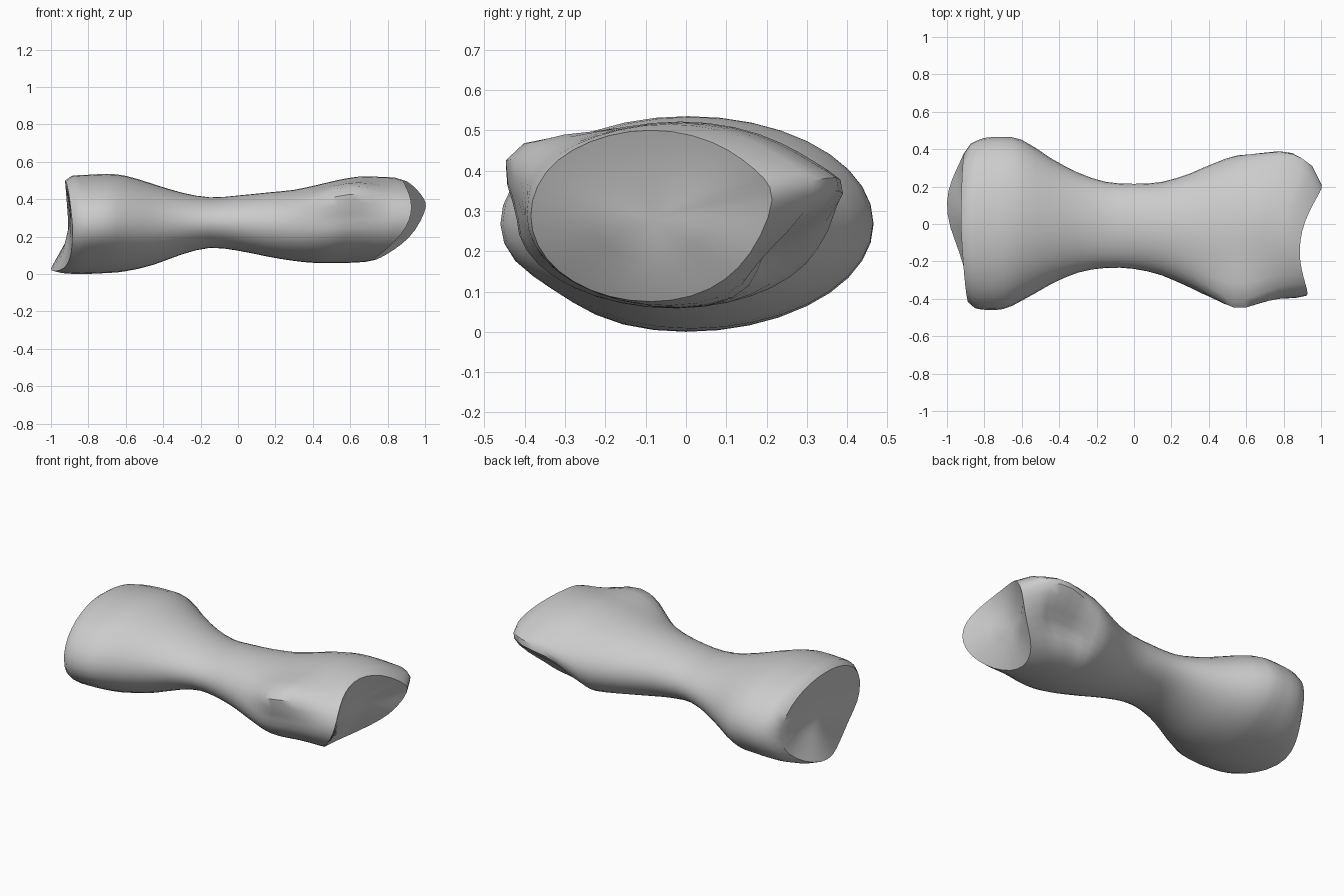
import bpy
import bmesh
from math import cos, sin, tau, exp, radians
from mathutils import Vector

cube = bpy.data.objects.get("Cube")
if cube:
    bpy.data.objects.remove(cube)

SIDES = 36
# Cross-sections along the shaft: x, y min, y max, z min, z max
SECTIONS = [
    (-0.905, -0.42, 0.38, 0.015, 0.50),
    (-0.87, -0.45, 0.43, 0.005, 0.525),
    (-0.80, -0.46, 0.46, 0.0, 0.53),
    (-0.70, -0.455, 0.465, 0.005, 0.535),
    (-0.60, -0.41, 0.45, 0.015, 0.525),
    (-0.45, -0.325, 0.355, 0.05, 0.48),
    (-0.30, -0.26, 0.275, 0.105, 0.435),
    (-0.15, -0.235, 0.225, 0.14, 0.41),
    (0.0, -0.24, 0.215, 0.125, 0.42),
    (0.15, -0.275, 0.225, 0.095, 0.435),
    (0.30, -0.34, 0.27, 0.07, 0.45),
    (0.42, -0.395, 0.325, 0.06, 0.475),
    (0.53, -0.42, 0.37, 0.058, 0.50),
    (0.65, -0.41, 0.38, 0.058, 0.52),
    (0.77, -0.40, 0.365, 0.06, 0.52),
    (0.86, -0.395, 0.31, 0.065, 0.515),
    (0.91, -0.385, 0.21, 0.075, 0.50),
]


def bump(value, centre, width, power=2):
    return exp(-abs((value - centre) / width) ** power)


def ramp(value, start, end):
    t = min(max((value - start) / (end - start), 0), 1)
    return t * t * (3 - 2 * t)


def refine(sections):
    """Add a smooth in-between section in every inner gap."""
    result = [sections[0]]
    for a, b, c, d in zip(sections, sections[1:], sections[2:], sections[3:]):
        middle = [(9 * (q + r) - p - s) / 16 for p, q, r, s in zip(a, b, c, d)]
        middle[0] = (b[0] + c[0]) / 2
        result += [b, middle]
    return result + list(sections[-2:])


def section_point(section, angle):
    x, y0, y1, z0, z1 = section
    c, s = cos(angle), sin(angle)
    deg = (angle * 360 / tau + 180) % 360 - 180
    # Side hollow, back ridge above it, front knob, flattened base corner
    scale = 1 - 0.32 * bump(deg, -36, 25) * bump(x, 0.71, 0.17, 4)
    scale += 0.08 * bump(deg, 0, 14) * bump(x, 0.75, 0.13)
    scale += 0.27 * bump(deg, 144, 19) * bump(x, 0.57, 0.19)
    scale -= 0.07 * bump(deg, -138, 20) * bump(x, -0.75, 0.2)
    y = (y0 + y1) / 2 + (y1 - y0) / 2 * c * scale
    z = (z0 + z1) / 2 + (z1 - z0) / 2 * s * scale
    if c > 0:
        z += 0.06 * c ** 10 * bump(x, 0.78, 0.2)
    # Slanted rims at both ends
    head = ramp(x, 0.3, 0.91)
    base = 1 - ramp(x, -0.905, -0.65)
    x += head * (0.04 * c + 0.045 * c * c - 0.1 * s * s + 0.08 * s)
    x -= base * (0.095 * bump(deg, -72, 38) + 0.02 * max(s, 0) + 0.02 * min(c, 0))
    return (x, y, z)


def cap(bm, ring, centre):
    """Close an end with a shallow dished surface."""
    centre = Vector(centre)
    inner = []
    for vert in ring:
        co = vert.co.lerp(centre, 0.5)
        co.x += (centre.x - vert.co.x) * 0.2
        inner.append(bm.verts.new(co))
    middle = bm.verts.new(centre)
    for i in range(SIDES):
        j = (i + 1) % SIDES
        bm.faces.new((ring[i], ring[j], inner[j], inner[i]))
        bm.faces.new((inner[i], inner[j], middle))


# Bone body lofted through the sections
bm = bmesh.new()
rings = [[bm.verts.new(section_point(sec, tau * i / SIDES)) for i in range(SIDES)]
         for sec in refine(SECTIONS)]
for a, b in zip(rings, rings[1:]):
    for i in range(SIDES):
        j = (i + 1) % SIDES
        bm.faces.new((a[i], a[j], b[j], b[i]))

# Dished joint surfaces
cap(bm, rings[0], (-0.90, -0.02, 0.27))
cap(bm, rings[-1], (0.82, -0.085, 0.28))
bmesh.ops.recalc_face_normals(bm, faces=bm.faces)

mesh = bpy.data.meshes.new("bone")
bm.to_mesh(mesh)
bm.free()
bone = bpy.data.objects.new("bone", mesh)
bpy.context.collection.objects.link(bone)

# Plain grey
grey = bpy.data.materials.new("light_grey")
grey.use_nodes = True
colour = (0.6, 0.6, 0.6, 1)
grey.diffuse_color = colour
grey.node_tree.nodes["Principled BSDF"].inputs["Base Color"].default_value = colour
mesh.materials.append(grey)

bpy.ops.object.select_all(action='DESELECT')
bone.select_set(True)
bpy.context.view_layer.objects.active = bone
bpy.ops.object.shade_smooth_by_angle(angle=radians(40))
